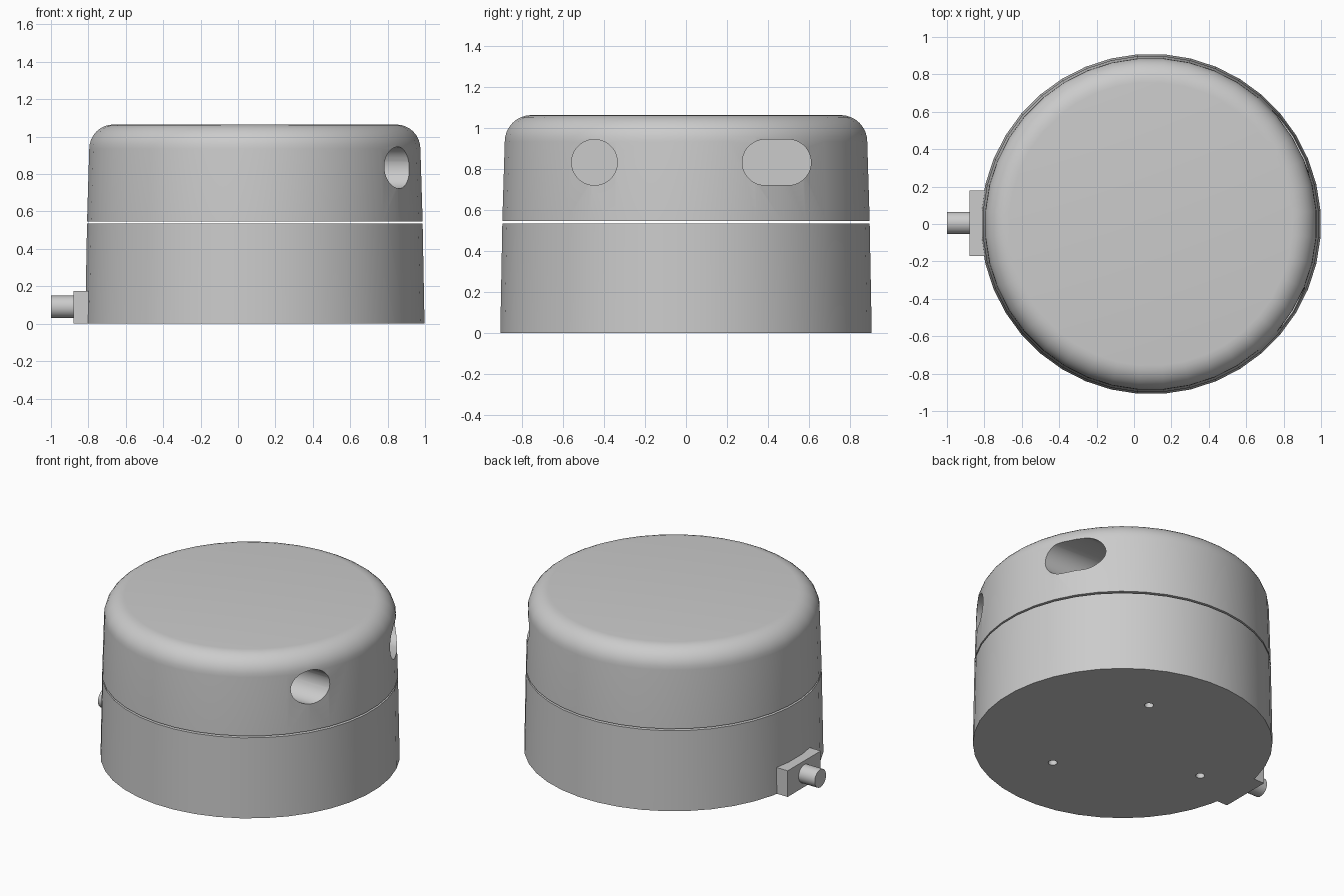
import bpy, bmesh, math
from mathutils import Vector, Matrix

if "Cube" in bpy.data.objects:
    bpy.data.objects.remove(bpy.data.objects["Cube"])

CX = 0.09          # centre of the round housing
SIDES = 40

grey = bpy.data.materials.new("light_grey")
grey.diffuse_color = (0.6, 0.6, 0.6, 1)
grey.use_nodes = True
grey.node_tree.nodes["Principled BSDF"].inputs["Base Color"].default_value = grey.diffuse_color


def finish(name, bm):
    bmesh.ops.recalc_face_normals(bm, faces=bm.faces)
    me = bpy.data.meshes.new(name)
    bm.to_mesh(me)
    bm.free()
    me.materials.append(grey)
    ob = bpy.data.objects.new(name, me)
    bpy.context.collection.objects.link(ob)
    return ob


def activate(ob):
    bpy.ops.object.select_all(action='DESELECT')
    ob.select_set(True)
    bpy.context.view_layer.objects.active = ob


def shade(ob, angle=32):
    activate(ob)
    bpy.ops.object.shade_smooth_by_angle(angle=math.radians(angle))


def turned(name, profile):
    """Closed solid of stacked rings, profile = (radius, z) from bottom to top."""
    bm = bmesh.new()
    rings = []
    for r, z in profile:
        rings.append([bm.verts.new((CX + r * math.cos((i + .5) * math.tau / SIDES),
                                    r * math.sin((i + .5) * math.tau / SIDES), z))
                      for i in range(SIDES)])
    for a, b in zip(rings, rings[1:]):
        for i in range(SIDES):
            j = (i + 1) % SIDES
            bm.faces.new((a[i], a[j], b[j], b[i]))
    bm.faces.new(rings[0][::-1])
    bm.faces.new(rings[-1])
    return finish(name, bm)


def rounded_bar(name, start, depth, r, stretch=0, axis='X', n=32):
    """Round or oblong bar running along an axis from its start point."""
    bm = bmesh.new()
    pts = []
    for i in range(n):
        a = (i + .5) * math.tau / n
        pts.append((r * math.cos(a) + math.copysign(stretch, math.cos(a)), r * math.sin(a)))
    ends = []
    for d in (0, depth):
        ends.append([bm.verts.new(Vector(start) + Vector((d, u, v) if axis == 'X' else (u, v, d)))
                     for u, v in pts])
    for i in range(n):
        j = (i + 1) % n
        bm.faces.new((ends[0][i], ends[0][j], ends[1][j], ends[1][i]))
    bm.faces.new(ends[0][::-1])
    bm.faces.new(ends[1])
    return finish(name, bm)


def cut(ob, cutters):
    for c in cutters:
        c.hide_render = True
        activate(ob)
        m = ob.modifiers.new("cut", 'BOOLEAN')
        m.operation, m.solver, m.object = 'DIFFERENCE', 'EXACT', c
        bpy.ops.object.modifier_apply(modifier=m.name)
        bpy.data.objects.remove(c)


# lower housing with three screw holes underneath
base = turned("base_housing", [(0.91, 0), (0.90, 0.535)])
cut(base, [rounded_bar("screw_hole_cutter",
                       (CX + 0.525 * math.cos(a) - 0.09, 0.525 * math.sin(a), -0.1),
                       0.16, 0.028, axis='Z', n=16)
           for a in (math.radians(60), math.radians(180), math.radians(300))])
shade(base)

# upper housing with a rounded rim, a round port and an oblong port
fillet = [(0.758 + 0.13 * math.cos(t * math.pi / 16), 0.935 + 0.13 * math.sin(t * math.pi / 16))
          for t in range(9)]
lid = turned("upper_housing", [(0.90, 0.547)] + fillet)
cut(lid, [rounded_bar("round_port_cutter", (0.35, -0.447, 0.834), 0.9, 0.112),
          rounded_bar("oblong_port_cutter", (0.35, 0.443, 0.834), 0.9, 0.112, stretch=0.056)])
shade(lid)

# cable entry plate and cable stub
bm = bmesh.new()
bmesh.ops.create_cube(bm, size=1, matrix=Matrix.Translation((-0.815, 0.005, 0.0875))
                      @ Matrix.Diagonal((0.13, 0.35, 0.175, 1)))
finish("cable_plate", bm)
shade(rounded_bar("cable_stub", (-1.0, 0.005, 0.09), 0.14, 0.06, n=24))
